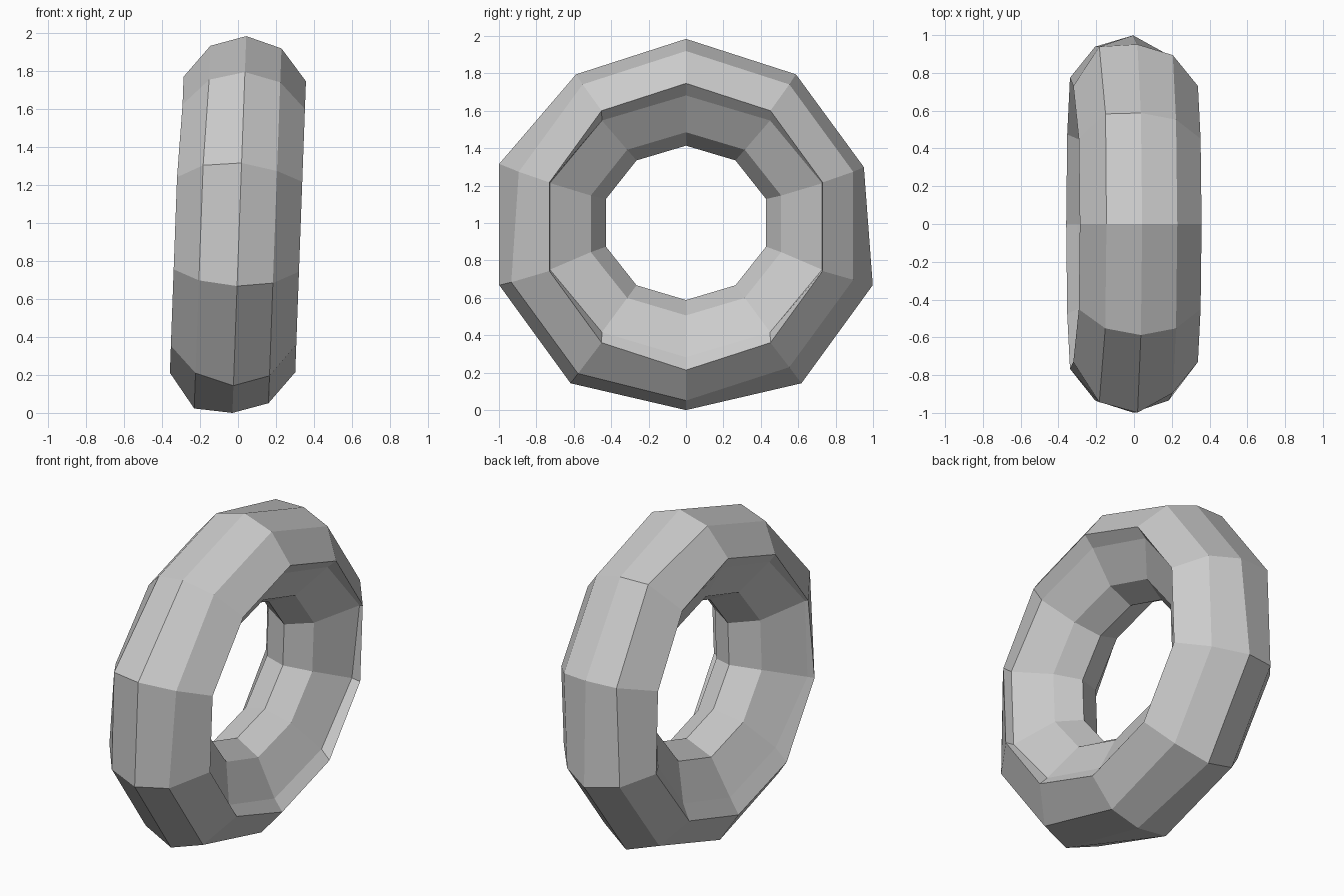
import bpy, bmesh, math
from mathutils import Matrix, Vector

if "Cube" in bpy.data.objects:
    bpy.data.objects.remove(bpy.data.objects["Cube"])

SEGMENTS = 10
TILT = math.radians(2.1)

# Cross-section loop: (across the width, radius along y, radius along z)
side = [(0.195, 0.94, 0.935),   # tread shoulder
        (0.33, 0.768, 0.767),   # side lip
        (0.275, 0.765, 0.70),   # inside of the lip
        (0.155, 0.535, 0.49)]   # inner slope
profile = ([(0.007, 1.0, 0.993)] + side + [(0.01, 0.45, 0.413)]
           + [(-x, ry, rz) for x, ry, rz in reversed(side)])

# Steps (counted from the top towards +y) where a profile point bulges outwards
BULGE = {0: {3: 1.05, 4: 1.05, 6: 1.05, 7: 1.05, 8: 1.05},
         1: {6: 1.045, 7: 1.045},
         9: {1: 1.055, 2: 1.05, 3: 1.05, 4: 1.05, 5: 1.045, 6: 1.045,
             7: 1.045, 8: 1.055},
         8: {3: 1.06, 4: 1.05, 5: 1.035, 6: 1.05, 7: 1.05}}
INNER, LIPS = range(4, 7), (3, 7)


def ring_point(i, k):
    """Point k of the cross-section at step i."""
    x, ry, rz = profile[k]
    a = 2 * math.pi * i / SEGMENTS
    grow = BULGE.get(k, {}).get(i, 1.0)
    if k == 0 and grow > 1:
        rz = ry
    # the inner lip pinches into the outer lip at the sides
    if k in LIPS and i in (2, 3, 7, 8):
        rz = 0.75
        if k == 7 or i == 2:
            x = math.copysign(0.31, x)
    # the left edge of the tread is slightly narrower at the top
    if k in (8, 9) and i in (9, 0, 1):
        x += 0.015
    lift = 0.009 if k in INNER else 0.0
    return Vector((x, grow * ry * math.sin(a), grow * rz * math.cos(a) + lift))


# Ring: sweep the cross-section around and close it on itself
bm = bmesh.new()
rings = [[bm.verts.new(ring_point(i, k)) for k in range(len(profile))]
         for i in range(SEGMENTS)]
n = len(profile)
for i in range(SEGMENTS):
    a, b = rings[i], rings[(i + 1) % SEGMENTS]
    for k in range(n):
        bm.faces.new((a[k], a[(k + 1) % n], b[(k + 1) % n], b[k]))
bmesh.ops.recalc_face_normals(bm, faces=bm.faces[:])

# Lean the ring slightly and set it on the ground
bmesh.ops.transform(bm, matrix=Matrix.Rotation(TILT, 4, 'Y'), verts=bm.verts[:])
low = min(v.co.z for v in bm.verts)
bmesh.ops.translate(bm, vec=(0, 0, -low), verts=bm.verts[:])

mesh = bpy.data.meshes.new("tire")
bm.to_mesh(mesh)
bm.free()
tire = bpy.data.objects.new("tire", mesh)
bpy.context.collection.objects.link(tire)
